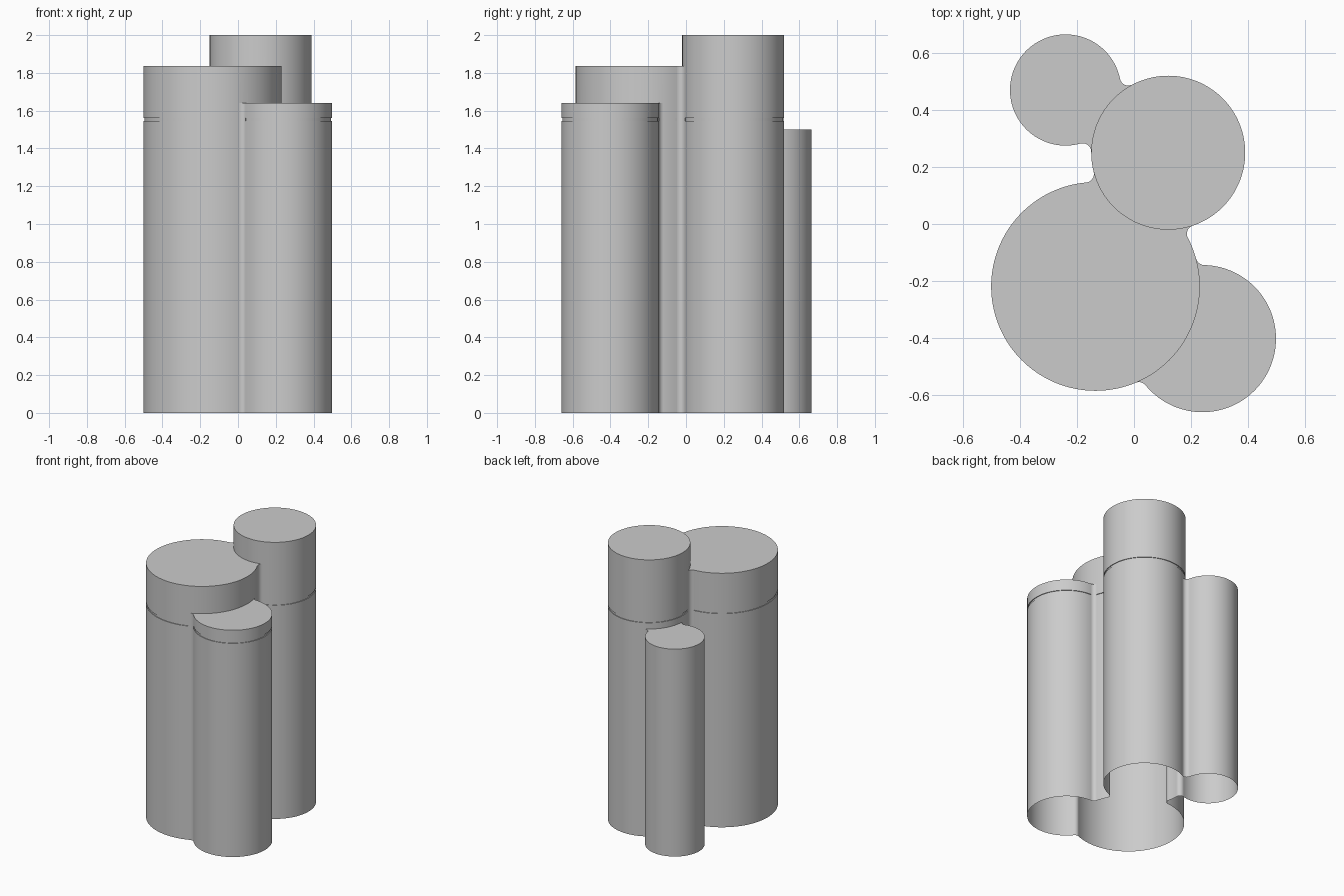
import bpy, bmesh, math
from mathutils import Vector

cube = bpy.data.objects.get("Cube")
if cube:
    bpy.data.objects.remove(cube, do_unlink=True)

grey = bpy.data.materials.new("plain_grey")
grey.use_nodes = True
colour = (0.6, 0.6, 0.6, 1)
grey.diffuse_color = colour
grey.node_tree.nodes["Principled BSDF"].inputs["Base Color"].default_value = colour

SEGMENTS = 128
FILLET = 0.03
GROOVE_LOW, GROOVE_HIGH, GROOVE_DEPTH = 1.545, 1.56, 0.005

# centre, radius, height
COLUMNS = {
    "wide_column": (Vector((-0.135, -0.219)), 0.366, 1.837),
    "tall_column": (Vector((0.12, 0.25)), 0.27, 2.0),
    "front_left_column": (Vector((0.24, -0.402)), 0.258, 1.64),
    "short_back_column": (Vector((-0.24, 0.47)), 0.195, 1.5),
}
JOINTS = [("wide_column", "tall_column"),
          ("wide_column", "front_left_column"),
          ("tall_column", "short_back_column")]


def solid(name, rings):
    """Closed solid through a stack of matching rings."""
    bm = bmesh.new()
    loops = [[bm.verts.new(p) for p in ring] for ring in rings]
    bm.faces.new(loops[0][::-1])
    bm.faces.new(loops[-1])
    n = len(loops[0])
    for low, high in zip(loops, loops[1:]):
        for i in range(n):
            j = (i + 1) % n
            bm.faces.new((low[i], low[j], high[j], high[i]))
    bmesh.ops.recalc_face_normals(bm, faces=bm.faces)
    mesh = bpy.data.meshes.new(name)
    bm.to_mesh(mesh)
    bm.free()
    mesh.materials.append(grey)
    obj = bpy.data.objects.new(name, mesh)
    bpy.context.collection.objects.link(obj)
    return obj


def column(name, foot):
    centre, radius, height = COLUMNS[name]
    profile = [(radius, foot)]
    if height > GROOVE_HIGH:
        inner = radius - GROOVE_DEPTH
        profile += [(radius, GROOVE_LOW), (inner, GROOVE_LOW),
                    (inner, GROOVE_HIGH), (radius, GROOVE_HIGH)]
    profile.append((radius, height))
    angles = [math.tau * i / SEGMENTS for i in range(SEGMENTS)]
    return solid(name, [[(centre.x + r * math.cos(a), centre.y + r * math.sin(a), z)
                         for a in angles] for r, z in profile])


def fillet(first, second, side, foot):
    """Concave rounded strip in the crease between two columns."""
    c1, r1, h1 = COLUMNS[first]
    c2, r2, h2 = COLUMNS[second]
    axis = c2 - c1
    d = axis.length
    axis.normalize()
    across = Vector((-axis.y, axis.x)) * side
    a, b = r1 + FILLET, r2 + FILLET
    along = (d * d + a * a - b * b) / (2 * d)
    middle = c1 + axis * along + across * math.sqrt(a * a - along * along)
    to1, to2 = (c1 - middle).normalized(), (c2 - middle).normalized()
    steps = 8
    points = [middle + to1.slerp(to2, i / steps) * FILLET for i in range(steps + 1)]
    points.append(c1 + axis * ((d * d + r1 * r1 - r2 * r2) / (2 * d)))
    return solid("crease_fillet", [[(p.x, p.y, z) for p in points]
                                   for z in (foot, min(h1, h2))])


# Columns and fillets, each with its own depth below the floor
parts = [column(name, -0.1 - 0.01 * i) for i, name in enumerate(COLUMNS)]
for i, (first, second) in enumerate(JOINTS):
    for side in (-1, 1):
        parts.append(fillet(first, second, side, -0.2 - 0.02 * i - 0.005 * side))

# Merge everything into one shell
body = parts[0]
body.name = "joined_columns"
bpy.context.view_layer.objects.active = body
for part in parts[1:]:
    union = body.modifiers.new("union", 'BOOLEAN')
    union.operation = 'UNION'
    union.solver = 'EXACT'
    union.object = part
    bpy.ops.object.modifier_apply(modifier=union.name)
    bpy.data.objects.remove(part, do_unlink=True)

# Trim at the floor, leaving the underside open
bm = bmesh.new()
bm.from_mesh(body.data)
bmesh.ops.bisect_plane(bm, geom=bm.verts[:] + bm.edges[:] + bm.faces[:],
                       plane_co=(0, 0, 0), plane_no=(0, 0, 1), clear_inner=True)
bm.to_mesh(body.data)
bm.free()

bpy.ops.object.select_all(action='DESELECT')
body.select_set(True)
bpy.context.view_layer.objects.active = body
bpy.ops.object.shade_smooth_by_angle(angle=math.radians(30))
